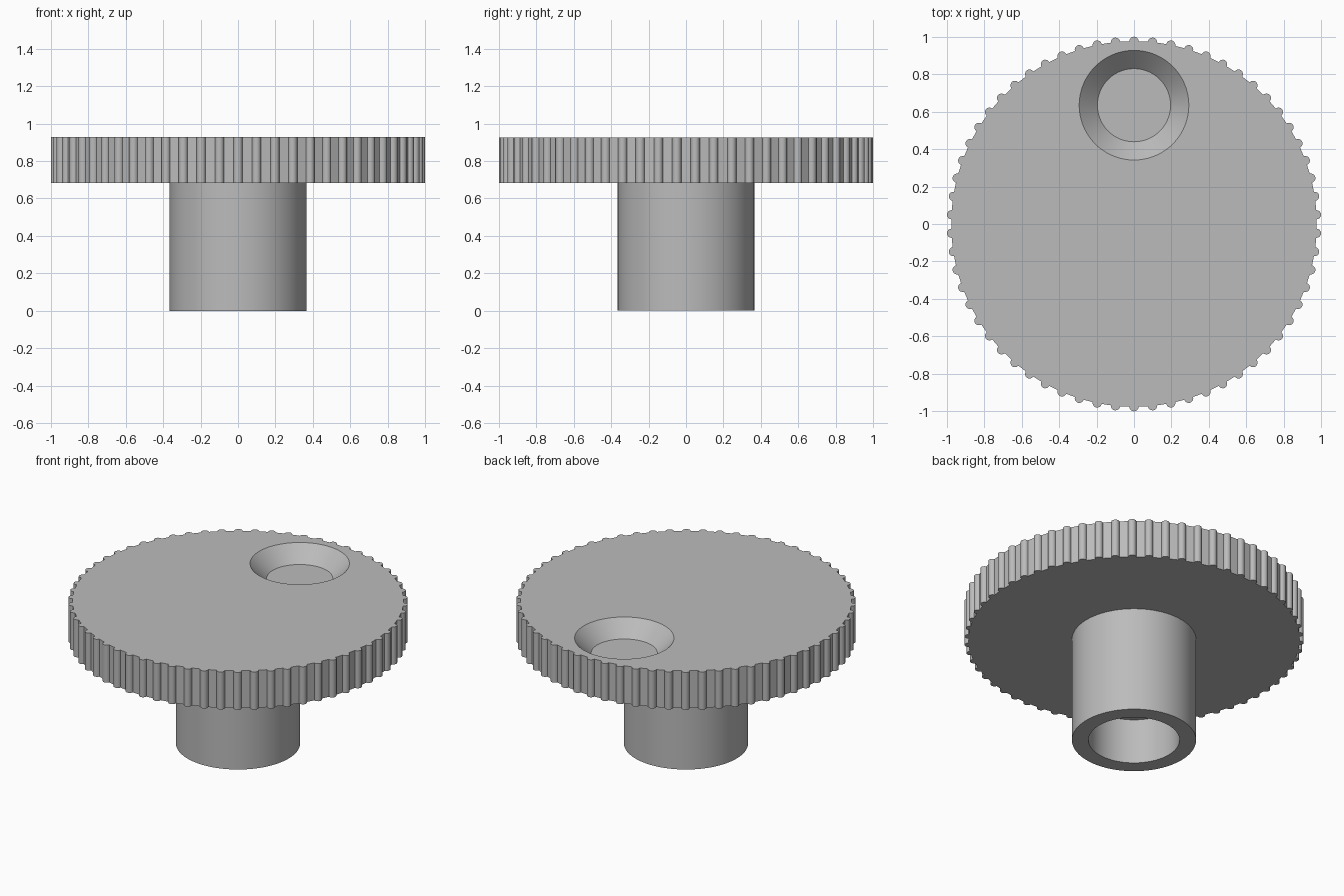
import bpy, bmesh
from math import sin, cos, pi, radians

if "Cube" in bpy.data.objects:
    bpy.data.objects.remove(bpy.data.objects["Cube"])

U = 1 / 41          # base unit of the part
HEIGHT = 38 * U
DISC_Z = 28 * U
TEETH = 62

# Single grey material
grey = bpy.data.materials.new("plain grey")
grey.use_nodes = True
grey.diffuse_color = (0.5, 0.5, 0.5, 1)
grey.node_tree.nodes["Principled BSDF"].inputs["Base Color"].default_value = (0.5, 0.5, 0.5, 1)


def finish(name, bm):
    bmesh.ops.recalc_face_normals(bm, faces=bm.faces)
    mesh = bpy.data.meshes.new(name)
    bm.to_mesh(mesh)
    bm.free()
    mesh.materials.append(grey)
    obj = bpy.data.objects.new(name, mesh)
    bpy.context.collection.objects.link(obj)
    return obj


def lathe(name, profile, x=0, y=0, steps=96):
    """Spin a list of (radius, height) points around a vertical axis."""
    bm = bmesh.new()
    verts = [bm.verts.new((x + r, y, z)) for r, z in profile]
    edges = [bm.edges.new(pair) for pair in zip(verts, verts[1:])]
    bmesh.ops.spin(bm, geom=verts + edges, cent=(x, y, 0), axis=(0, 0, 1),
                   angle=2 * pi, steps=steps, use_duplicate=False)
    bmesh.ops.remove_doubles(bm, verts=bm.verts, dist=1e-5)
    return finish(name, bm)


def smooth(obj, angle):
    bpy.ops.object.select_all(action='DESELECT')
    obj.select_set(True)
    bpy.context.view_layer.objects.active = obj
    bpy.ops.object.shade_smooth_by_angle(angle=radians(angle))


# Knurled disc: a ring of half-round ridges, extruded
bm = bmesh.new()
rim = []
for i in range(TEETH):
    a = pi / 2 + 2 * pi * i / TEETH
    for k in range(-4, 5):
        b = a + k * pi / 8
        rim.append(bm.verts.new((40 * U * cos(a) + U * cos(b),
                                 40 * U * sin(a) + U * sin(b), DISC_Z)))
base = bm.faces.new(rim)
top = bmesh.ops.extrude_face_region(bm, geom=[base], use_keep_orig=True)["geom"]
bmesh.ops.translate(bm, vec=(0, 0, HEIGHT - DISC_Z),
                    verts=[v for v in top if isinstance(v, bmesh.types.BMVert)])
disc = finish("knurled_disc", bm)

# Conical finger dish cut into the top near the back
cutter = lathe("dish_cutter", [(0, HEIGHT - 4 * U), (8 * U, HEIGHT - 4 * U),
                               (13 * U, HEIGHT + U), (0, HEIGHT + U)], y=26 * U)
cutter.hide_render = True
cut = disc.modifiers.new("finger_dish", 'BOOLEAN')
cut.operation = 'DIFFERENCE'
cut.solver = 'EXACT'
cut.object = cutter
bpy.context.view_layer.objects.active = disc
disc.select_set(True)
bpy.ops.object.modifier_apply(modifier=cut.name)
bpy.data.objects.remove(cutter)
smooth(disc, 30)

# Hollow stem with a blind bore from below
stem = lathe("hollow_stem", [(0, 12 * U), (11 * U, 12 * U), (11 * U, 0),
                             (15 * U, 0), (15 * U, DISC_Z)])
smooth(stem, 30)
